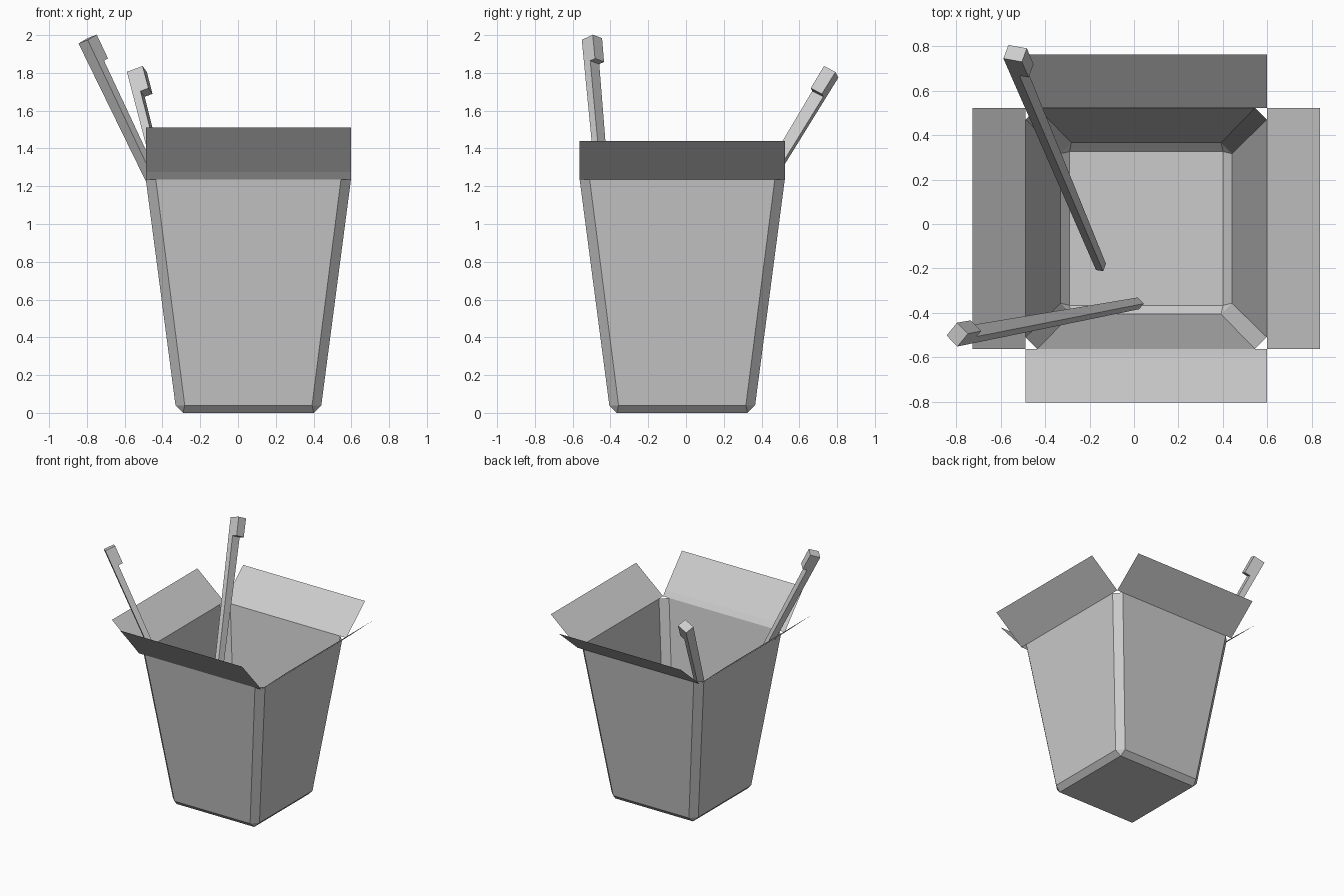
import bpy
from mathutils import Vector

if "Cube" in bpy.data.objects:
    bpy.data.objects.remove(bpy.data.objects["Cube"])

CX, CY = 0.055, -0.02      # centre of the carton
RIM = 1.235                # height of the carton rim


def make(name, verts, faces):
    me = bpy.data.meshes.new(name)
    me.from_pydata(verts, [], faces)
    me.update()
    ob = bpy.data.objects.new(name, me)
    bpy.context.collection.objects.link(ob)
    return ob


def octagon(half, flat, z):
    """Square ring with cut corners, anticlockwise from the front wall."""
    pts = [(-flat, -half), (flat, -half), (half, -flat), (half, flat),
           (flat, half), (-flat, half), (-half, flat), (-half, -flat)]
    return [(CX + x, CY + y, z) for x, y in pts]


# Open carton: tapered thin walls, cut corners, sloped edge to the base
verts = octagon(0.543, 0.49, RIM) + octagon(0.386, 0.337, 0.04)
b = 0.346
verts += [(CX + x * b, CY + y * b, 0) for x, y in ((-1, -1), (1, -1), (1, 1), (-1, 1))]
faces = [(i, 8 + i, 8 + (i + 1) % 8, (i + 1) % 8)[::1] for i in range(8)]
for k in range(4):
    base, nxt = 16 + k, 16 + (k + 1) % 4
    faces.append((8 + 2 * k, base, nxt, 9 + 2 * k))
    faces.append((9 + 2 * k, nxt, 8 + (2 * k + 2) % 8))
faces.append((19, 18, 17, 16))
make("carton_body", verts, faces)


# Thin flaps along the rim: profile is (distance outward, height)
def flap(name, out, profile):
    out = Vector(out)
    side = Vector((-out.y, out.x, 0))
    c = Vector((CX, CY, 0))
    v = []
    for d, z in profile:
        mid = c + out * (0.543 + d) + Vector((0, 0, z))
        v += [mid - side * 0.543, mid + side * 0.543]
    f = [(2 * i, 2 * i + 1, 2 * i + 3, 2 * i + 2) for i in range(len(profile) - 1)]
    make(name, v, f)


plain = [(0, RIM), (0.24, 1.44)]
flap("right_flap", (1, 0, 0), plain)
flap("left_flap", (-1, 0, 0), plain)
flap("back_flap", (0, 1, 0), plain)
flap("front_flap", (0, -1, 0), [(0, RIM), (0.03, 1.275), (0.24, 1.51)])


# Tapered chopstick with a stepped head; 'toward' is the side of the step
def chopstick(name, tip, top, toward, head):
    tip, top = Vector(tip), Vector(top)
    axis = top - tip
    length = axis.length
    w = axis.normalized()
    u = Vector(toward)
    u = (u - w * u.dot(w)).normalized()
    v = w.cross(u)
    step = length - 0.14
    profile = [(0, 0), (length, 0), (length, head), (step, head), (step, 0.045), (0, 0.035)]
    pts = []
    for s in (-1, 1):
        for t, d in profile:
            half = 0.02 + 0.016 * t / length
            pts.append(tip + w * t + u * d + v * s * half)
    n = len(profile)
    f = [tuple(range(n)), tuple(range(2 * n - 1, n - 1, -1))]
    f += [((i + 1) % n, i, n + i, n + (i + 1) % n) for i in range(n)]
    make(name, pts, f)


chopstick("front_chopstick", (0.01, -0.37, 0.24), (-0.82, -0.527, 1.965), (0.05, 0.06, 0.028), 0.08)
chopstick("back_chopstick", (-0.165, -0.19, 0.2), (-0.577, 0.776, 1.79), (0.09, -0.018, 0.03), 0.09)
